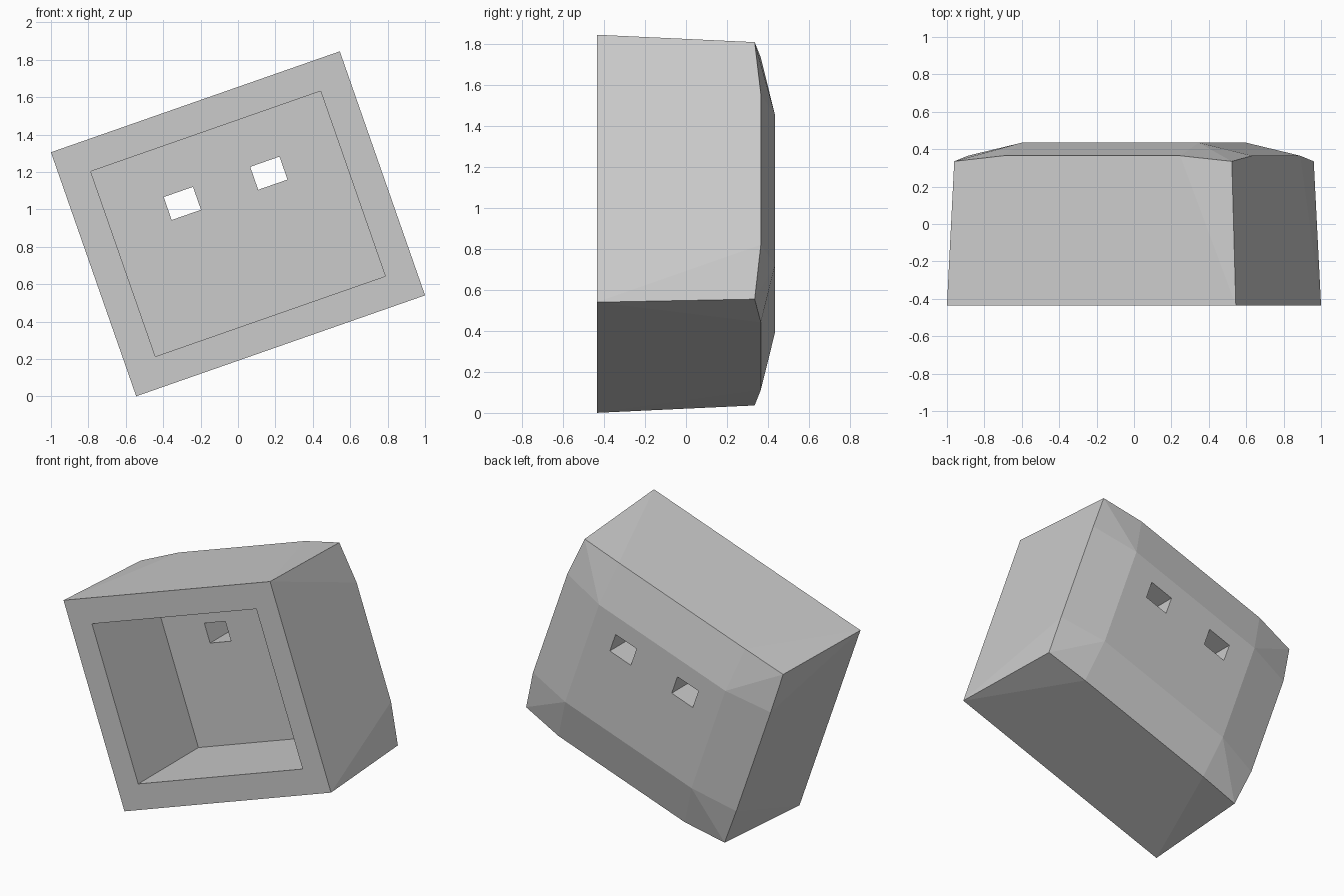
import bpy, bmesh
from math import radians
from mathutils import Matrix

if "Cube" in bpy.data.objects:
    bpy.data.objects.remove(bpy.data.objects["Cube"])

# Everything is laid out square to the axes, then tilted about y
TILT = Matrix.Translation((0, 0, 0.9225)) @ Matrix.Rotation(radians(-19.26), 4, 'Y')


def make_object(name, bm):
    bm.transform(TILT)
    bmesh.ops.recalc_face_normals(bm, faces=bm.faces[:])
    mesh = bpy.data.meshes.new(name)
    bm.to_mesh(mesh)
    bm.free()
    obj = bpy.data.objects.new(name, mesh)
    bpy.context.collection.objects.link(obj)
    return obj


def box_cutter(name, x, z, half_x, half_z, y0, y1):
    bm = bmesh.new()
    bmesh.ops.create_cube(bm, size=2, matrix=Matrix.Translation((x, (y0 + y1) / 2, z))
                          @ Matrix.Diagonal((half_x, (y1 - y0) / 2, half_z, 1)))
    obj = make_object(name, bm)
    obj.hide_render = True
    return obj


# Body: one quadrant of the faceted housing, mirrored four ways and skinned
quadrant = [
    (0.818, -0.435, 0.691),   # front corner
    (0.786, 0.335, 0.664),    # back corner
    (0.500, 0.365, 0.684),    # rim point, top
    (0.805, 0.365, 0.390),    # rim point, side
    (0.500, 0.435, 0.384),    # raised back panel
]
bm = bmesh.new()
for sx in (-1, 1):
    for sz in (-1, 1):
        for x, y, z in quadrant:
            bm.verts.new((sx * x, y, sz * z))
bmesh.ops.convex_hull(bm, input=bm.verts[:])
bmesh.ops.dissolve_limit(bm, angle_limit=radians(0.1), verts=bm.verts[:], edges=bm.edges[:])
body = make_object("housing", bm)

# Front cavity and the two square holes through the back wall
cutters = [box_cutter("cavity_cutter", 0, 0, 0.651, 0.524, -0.6, 0.208)]
for side in (-1, 1):
    cutters.append(box_cutter("hole_cutter", side * 0.245, 0.201, 0.083, 0.065, 0.1, 0.6))

for cutter in cutters:
    mod = body.modifiers.new(cutter.name, 'BOOLEAN')
    mod.operation = 'DIFFERENCE'
    mod.solver = 'EXACT'
    mod.object = cutter

# Bake the cuts and drop the helpers
bpy.context.view_layer.objects.active = body
for mod in list(body.modifiers):
    bpy.ops.object.modifier_apply(modifier=mod.name)
for cutter in cutters:
    bpy.data.objects.remove(cutter)
